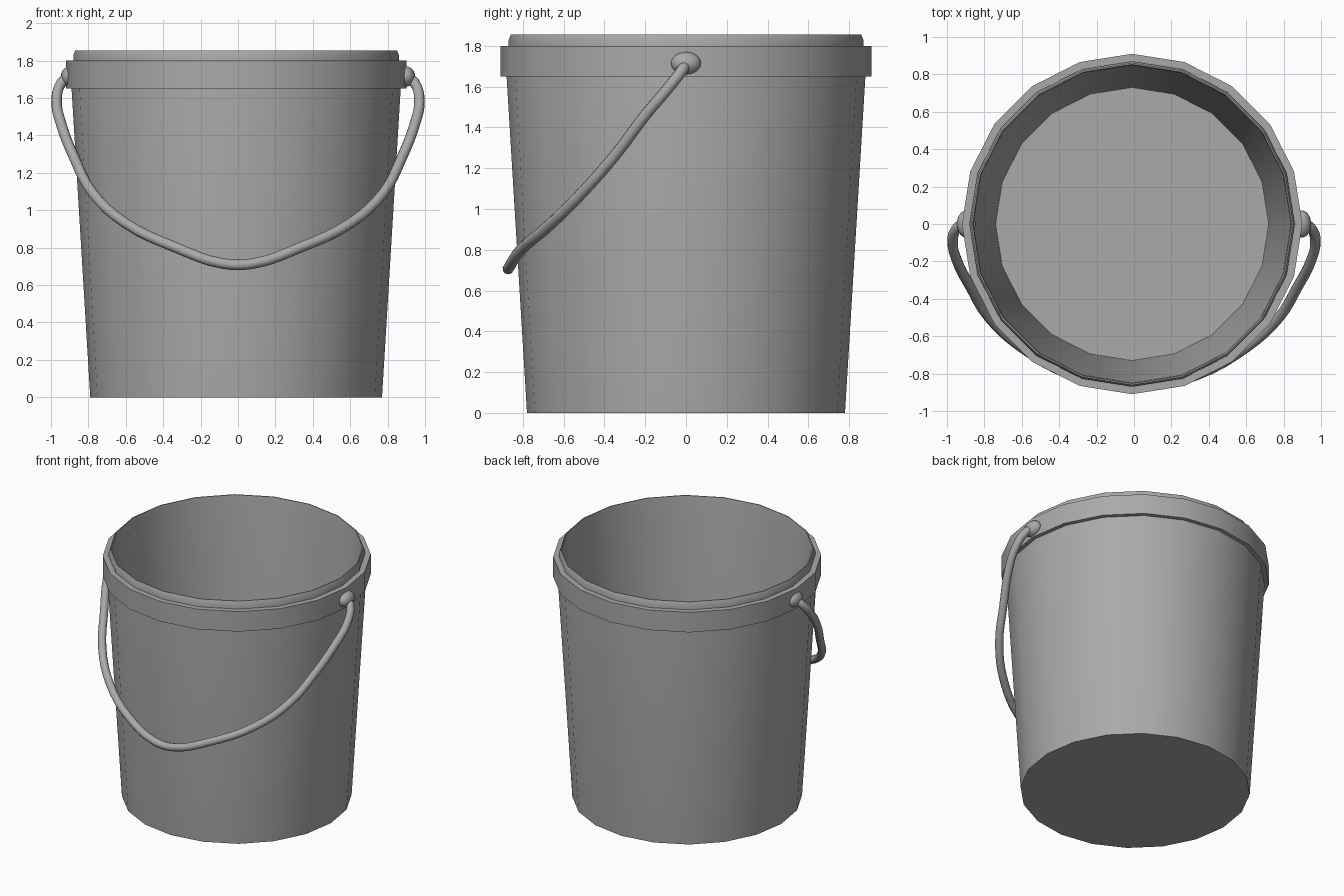
import bpy
import bmesh
import math
from mathutils import Matrix, Vector

cube = bpy.data.objects.get("Cube")
if cube:
    bpy.data.objects.remove(cube, do_unlink=True)

SIDES = 20
CENTRE_X = -0.01

grey = bpy.data.materials.new("plain grey")
grey.use_nodes = True
grey.diffuse_color = (0.4, 0.4, 0.4, 1)
grey.node_tree.nodes["Principled BSDF"].inputs["Base Color"].default_value = (0.4, 0.4, 0.4, 1)


def finish(obj, angle=30):
    obj.data.materials.clear()
    obj.data.materials.append(grey)
    bpy.ops.object.select_all(action="DESELECT")
    obj.select_set(True)
    bpy.context.view_layer.objects.active = obj
    bpy.ops.object.shade_smooth_by_angle(angle=math.radians(angle))


def add_mesh(name, bm):
    bmesh.ops.recalc_face_normals(bm, faces=bm.faces)
    mesh = bpy.data.meshes.new(name)
    bm.to_mesh(mesh)
    bm.free()
    obj = bpy.data.objects.new(name, mesh)
    bpy.context.collection.objects.link(obj)
    return obj


def lathe(name, profile, closed):
    """Turn a (radius, height) profile; open profiles get flat end caps."""
    bm = bmesh.new()
    rings = []
    for r, z in profile:
        angles = [2 * math.pi * i / SIDES for i in range(SIDES)]
        rings.append([bm.verts.new((CENTRE_X + r * math.cos(a), r * math.sin(a), z))
                      for a in angles])
    pairs = list(zip(rings, rings[1:]))
    if closed:
        pairs.append((rings[-1], rings[0]))
    else:
        bm.faces.new(rings[0])
        bm.faces.new(rings[-1])
    for low, high in pairs:
        for i in range(SIDES):
            j = (i + 1) % SIDES
            bm.faces.new((low[i], low[j], high[j], high[i]))
    obj = add_mesh(name, bm)
    finish(obj)
    return obj


# Tapered shell: underside, outer wall, lip, inner wall, floor
lathe("bucket_body", [(0.78, 0), (0.88, 1.65), (0.87, 1.8), (0.87, 1.83), (0.86, 1.855),
                      (0.853, 1.855), (0.848, 1.82), (0.73, 0.03)], closed=False)

# Reinforcing band below the lip
lathe("rim_band", [(0.875, 1.65), (0.91, 1.65), (0.91, 1.8), (0.865, 1.8)], closed=True)

# Flattened pivot knobs on both sides
for side, sign in (("left", 1), ("right", -1)):
    bm = bmesh.new()
    bmesh.ops.create_uvsphere(bm, u_segments=20, v_segments=12, radius=1)
    bmesh.ops.transform(bm, verts=bm.verts, matrix=Matrix.Translation(
        Vector((sign * 0.897, 0, 1.715))) @ Matrix.Diagonal((0.05, 0.073, 0.055, 1)))
    finish(add_mesh(side + "_handle_knob", bm), 60)

# Wire handle hanging over the front, mirrored from one half
half = [(0.91, 0, 1.71), (0.945, -0.02, 1.68), (0.97, -0.09, 1.59), (0.945, -0.2, 1.46),
        (0.875, -0.335, 1.28), (0.775, -0.5, 1.09), (0.6, -0.66, 0.93),
        (0.33, -0.81, 0.8), (0.08, -0.867, 0.715)]
path = half + [(-x, y, z) for x, y, z in reversed(half)]
curve = bpy.data.curves.new("handle", "CURVE")
curve.dimensions = "3D"
curve.bevel_depth = 0.028
curve.bevel_resolution = 3
curve.use_fill_caps = True
curve.resolution_u = 4
spline = curve.splines.new("BEZIER")
spline.bezier_points.add(len(path) - 1)
for point, co in zip(spline.bezier_points, path):
    point.co = co
    point.handle_left_type = point.handle_right_type = "AUTO"
handle = bpy.data.objects.new("handle", curve)
bpy.context.collection.objects.link(handle)
bpy.ops.object.select_all(action="DESELECT")
handle.select_set(True)
bpy.context.view_layer.objects.active = handle
bpy.ops.object.convert(target="MESH")
finish(bpy.context.view_layer.objects.active, 60)
